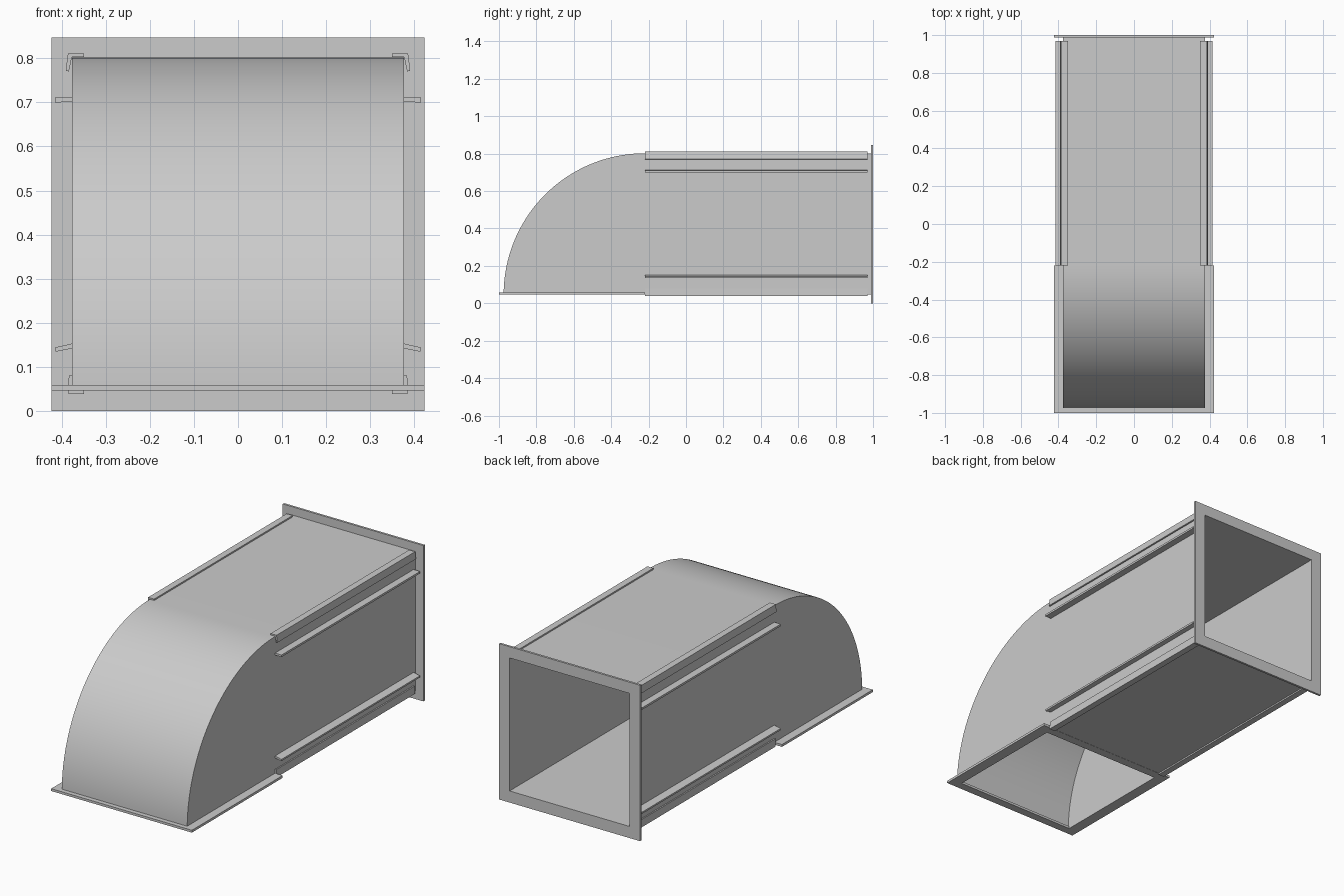
import bpy, bmesh, math
from mathutils import Vector

if "Cube" in bpy.data.objects:
    bpy.data.objects.remove(bpy.data.objects["Cube"])


def finish(name, bm, smooth=False):
    bmesh.ops.recalc_face_normals(bm, faces=bm.faces[:])
    me = bpy.data.meshes.new(name)
    bm.to_mesh(me)
    bm.free()
    ob = bpy.data.objects.new(name, me)
    bpy.context.collection.objects.link(ob)
    if smooth:
        bpy.ops.object.select_all(action='DESELECT')
        ob.select_set(True)
        bpy.context.view_layer.objects.active = ob
        bpy.ops.object.shade_smooth_by_angle(angle=math.radians(30))
    return ob


def prism(name, pts, offset, smooth=False):
    """Extrude a closed outline of 3D points along an offset."""
    bm = bmesh.new()
    face = bm.faces.new([bm.verts.new(p) for p in pts])
    new = bmesh.ops.extrude_face_region(bm, geom=[face])['geom']
    bmesh.ops.translate(bm, vec=Vector(offset),
                        verts=[v for v in new if isinstance(v, bmesh.types.BMVert)])
    return finish(name, bm, smooth)


def frame(name, outer, inner, place, thick):
    """Rectangular ring; outer/inner are (u0, v0, u1, v1), place maps u, v, w to 3D."""
    bm = bmesh.new()
    loops = []
    for w in (0, thick):
        for u0, v0, u1, v1 in (outer, inner):
            loops.append([bm.verts.new(place(u, v, w)) for u, v in
                          ((u0, v0), (u1, v0), (u1, v1), (u0, v1))])
    for a, b in ((0, 1), (2, 3), (0, 2), (1, 3)):
        for i in range(4):
            j = (i + 1) % 4
            bm.faces.new((loops[a][i], loops[a][j], loops[b][j], loops[b][i]))
    return finish(name, bm)


W, T = 0.377, 0.014            # half width and sheet thickness
Y0, Y1 = -0.22, 0.988          # elbow end and duct end
ZB, R = 0.047, 0.755           # bottom and elbow radius


def arc(r, n=40):
    return [(Y0 - r * math.cos(i * math.pi / 2 / n),
             ZB + r * math.sin(i * math.pi / 2 / n)) for i in range(n + 1)]


# curved back of the elbow running into the duct roof
outer = arc(R) + [(Y1, ZB + R)]
inner = arc(R - T) + [(Y1, ZB + R - T)]
prism("elbow_and_roof", [(-W, y, z) for y, z in outer + inner[::-1]], (2 * W, 0, 0), True)

# duct floor
prism("duct_floor", [(-W, Y0, ZB), (-W, Y1, ZB), (-W, Y1, ZB + T), (-W, Y0, ZB + T)],
      (2 * W, 0, 0))

# end flanges
frame("rear_flange", (-0.423, 0, 0.423, 0.847), (-0.36, 0.063, 0.36, 0.786),
      lambda u, v, w: (u, 1 - w, v), 0.012)
frame("bottom_flange", (-0.423, -1, 0.423, Y0), (-0.363, -0.955, 0.363, -0.268),
      lambda u, v, w: (u, v, 0.046 + w), 0.013)

# cross-sections in x, z of the strips along the sides
rails = {
    "upper_corner_rail": [(0.35, 0.803), (0.377, 0.803), (0.384, 0.77),
                          (0.391, 0.772), (0.386, 0.811), (0.35, 0.811)],
    "lower_corner_rail": [(0.35, 0.046), (0.376, 0.046), (0.376, 0.08),
                          (0.384, 0.08), (0.385, 0.038), (0.35, 0.038)],
    "upper_side_fin": [(0.375, 0.701), (0.415, 0.700), (0.415, 0.711), (0.375, 0.712)],
    "lower_side_fin": [(0.375, 0.142), (0.414, 0.134), (0.415, 0.144), (0.375, 0.153)],
}
for s, side in ((1, "right"), (-1, "left")):
    # side wall
    wall = outer + [(Y1, ZB)]
    prism(side + "_wall", [(s * W, y, z) for y, z in wall], (-s * T, 0, 0))
    for name, sec in rails.items():
        prism(side + "_" + name, [(s * x, Y0, z) for x, z in sec], (0, 1.19, 0))
